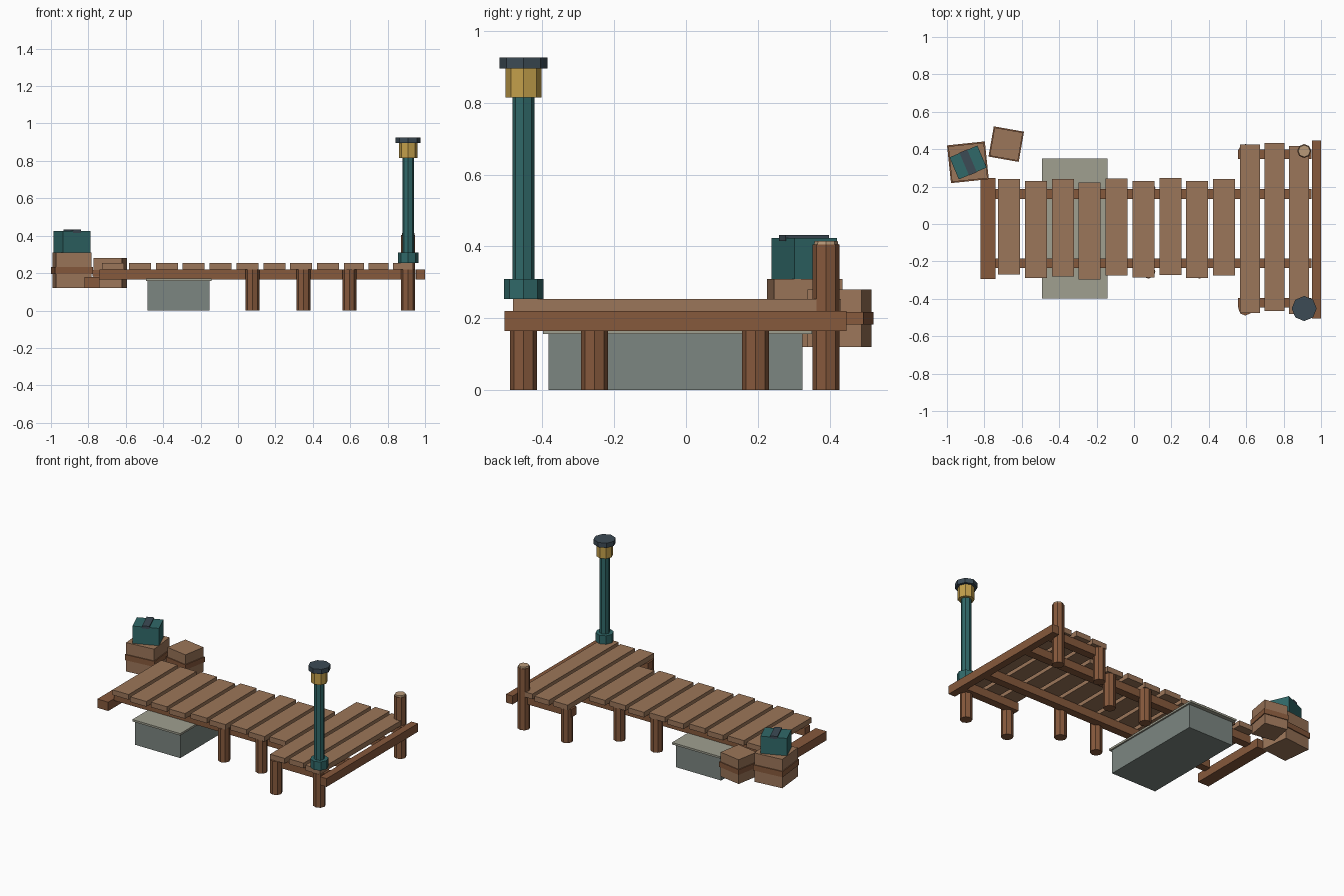
import bpy, bmesh, math
from mathutils import Matrix

if "Cube" in bpy.data.objects:
    bpy.data.objects.remove(bpy.data.objects["Cube"])


def mat(name, r, g, b):
    m = bpy.data.materials.new(name)
    m.diffuse_color = (r, g, b, 1)
    m.use_nodes = True
    m.node_tree.nodes["Principled BSDF"].inputs["Base Color"].default_value = m.diffuse_color
    return m


PLANK = mat("plank_wood", .33, .18, .10)
BEAM = mat("dark_wood", .24, .10, .045)
CUT = mat("cut_wood", .48, .32, .19)
STONE = mat("stone", .20, .24, .22)
SLAB = mat("slab_stone", .35, .35, .28)
TEAL = mat("teal_paint", .03, .14, .14)
GOLD = mat("lamp_glass", .55, .35, .07)
DARK = mat("dark_metal", .045, .07, .09)


def finish(name, bm, material):
    me = bpy.data.meshes.new(name)
    bm.to_mesh(me)
    bm.free()
    me.materials.append(material)
    ob = bpy.data.objects.new(name, me)
    bpy.context.collection.objects.link(ob)
    return ob


def box(name, x0, x1, y0, y1, z0, z1, material, turn=0):
    """Box from its bounds, turned about its own vertical axis."""
    bm = bmesh.new()
    bmesh.ops.create_cube(bm, size=1, matrix=Matrix.Diagonal((x1 - x0, y1 - y0, z1 - z0, 1)))
    ob = finish(name, bm, material)
    ob.location = ((x0 + x1) / 2, (y0 + y1) / 2, (z0 + z1) / 2)
    ob.rotation_euler.z = math.radians(turn)
    return ob


def turned_box(name, x, y, w, d, z0, z1, material, turn):
    return box(name, x - w / 2, x + w / 2, y - d / 2, y + d / 2, z0, z1, material, turn)


def octagon(name, x, y, z0, z1, r0, material, r1=None):
    bm = bmesh.new()
    bmesh.ops.create_cone(bm, cap_ends=True, segments=8, radius1=r0,
                          radius2=r0 if r1 is None else r1, depth=z1 - z0)
    ob = finish(name, bm, material)
    ob.location = (x, y, (z0 + z1) / 2)
    return ob


# Walkway planks, with uneven ends
ends = [(-.27, .24), (-.29, .23), (-.28, .24), (-.297, .223), (-.275, .243),
        (-.286, .23), (-.272, .245), (-.29, .23), (-.275, .24)]
for i, (y0, y1) in enumerate(ends):
    x = -.668 + i * .1437
    box(f"walkway_plank_{i + 1}", x - .059, x + .059, y0, y1, .22, .254, PLANK)

# Wider head planks
for i, (y0, y1) in enumerate([(-.475, .424), (-.465, .432), (-.482, .416)]):
    x = .62 + i * .131
    box(f"head_plank_{i + 1}", x - .053, x + .053, y0, y1, .22, .254, PLANK)

# Stringers and end beams
for side, y in (("front", -.21), ("back", .16)):
    box(f"{side}_stringer", -.74, .95, y - .026, y + .026, .167, .22, BEAM)
for side, y in (("front", -.421), ("back", .373)):
    box(f"{side}_head_stringer", .555, .95, y - .026, y + .026, .167, .22, BEAM)
box("head_end_beam", .952, 1.0, -.505, .447, .165, .22, BEAM)
box("shore_beam", -.82, -.74, -.295, .247, .12, .178, BEAM)

# Piles
for side, ym, yh in (("front", -.255, -.452), ("back", .193, .39)):
    for i, (x, y) in enumerate([(.077, ym), (.35, ym), (.595, yh), (.91, yh)]):
        top = .405 if side == "back" and i == 3 else .22
        octagon(f"{side}_pile_{i + 1}", x, y, 0, top, .0375, BEAM)
octagon("mooring_post_cap", .91, .39, .405, .415, .034, CUT, .032)

# Stone footing
box("stone_footing", -.483, -.153, -.383, .324, 0, .157, STONE)
box("footing_slab", -.492, -.143, -.398, .35, .157, .17, SLAB)

# Lamp
for name, z0, z1, r, m in (("lamp_base", .254, .31, .055, TEAL),
                           ("lamp_shaft", .31, .815, .031, TEAL),
                           ("lamp_lantern", .815, .895, .05, GOLD),
                           ("lamp_cap", .895, .926, .067, DARK)):
    octagon(name, .91, -.452, z0, z1, r, m)

# Crates with bands
turned_box("large_crate", -.888, .33, .191, .191, .12, .31, PLANK, 6)
turned_box("large_crate_band", -.888, .33, .203, .203, .196, .233, BEAM, 6)
turned_box("small_crate", -.683, .427, .153, .153, .12, .28, PLANK, -10)
turned_box("small_crate_band", -.683, .427, .164, .164, .183, .217, BEAM, -10)

# Tackle box with strap
turned_box("tackle_box", -.887, .329, .162, .128, .31, .424, TEAL, 23)
turned_box("tackle_box_strap", -.887, .329, .045, .132, .415, .432, DARK, 23)
